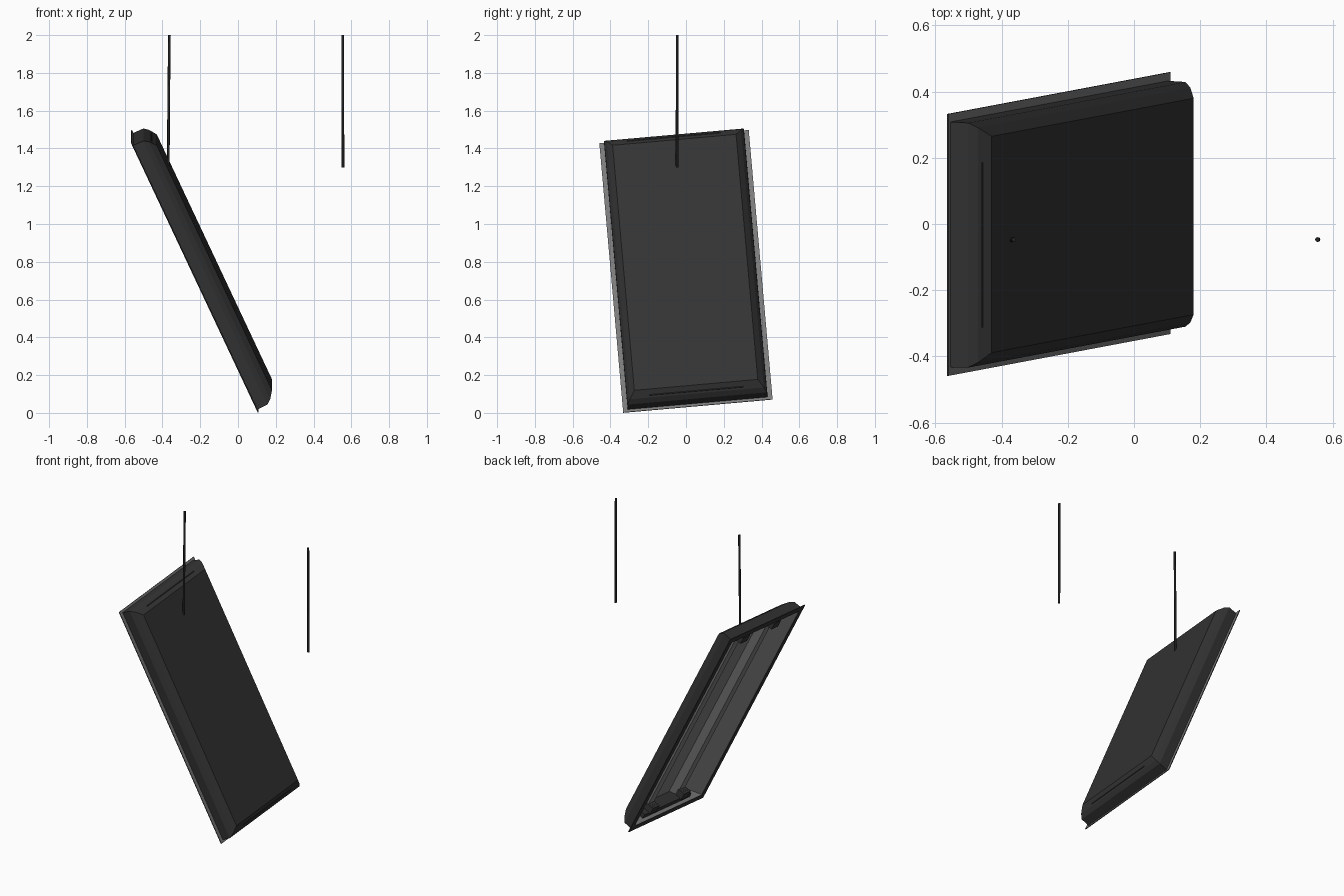
import bpy, bmesh, math
from mathutils import Matrix, Vector

if "Cube" in bpy.data.objects:
    bpy.data.objects.remove(bpy.data.objects["Cube"])


def material(name, v):
    m = bpy.data.materials.new(name)
    m.diffuse_color = (v, v, v, 1)
    m.use_nodes = True
    m.node_tree.nodes["Principled BSDF"].inputs["Base Color"].default_value = m.diffuse_color
    return m


DARK = material("dark housing", 0.033)
GREY = material("grey metal", 0.20)
BLACK = material("black rod", 0.017)

# Tilted frame of the fallen lamp: x = across, y = along, z = out of its back
W = Vector((0, 0.79, 0.07)).normalized()
L = Vector((-0.67, -0.12, 1.425))
L = (L - W * L.dot(W)).normalized()
N = W.cross(L)
TILT = Matrix.Translation((-0.23, 0, 0.748)) @ Matrix((W, L, N)).transposed().to_4x4()


def finish(name, bm, mats, matrix, recalc=True):
    if recalc:
        bmesh.ops.recalc_face_normals(bm, faces=bm.faces)
    bm.transform(matrix)
    me = bpy.data.meshes.new(name)
    bm.to_mesh(me)
    bm.free()
    for m in mats:
        me.materials.append(m)
    ob = bpy.data.objects.new(name, me)
    bpy.context.collection.objects.link(ob)
    return ob


def rect_loft(name, loops, mats, cap=True, close=False, rule=None, recalc=True):
    """Join rectangles (half width, half length, height) into one surface."""
    bm = bmesh.new()
    rings = [[bm.verts.new((sx * w, sy * l, z)) for sx, sy in
              ((-1, -1), (1, -1), (1, 1), (-1, 1))] for w, l, z in loops]
    pairs = list(zip(rings, rings[1:]))
    if close:
        pairs.append((rings[-1], rings[0]))
    for a, b in pairs:
        for i in range(4):
            j = (i + 1) % 4
            bm.faces.new((a[i], a[j], b[j], b[i]))
    if cap:
        bm.faces.new(rings[-1])
    if recalc:
        bmesh.ops.recalc_face_normals(bm, faces=bm.faces)
    bm.normal_update()
    if rule:
        for f in bm.faces:
            f.material_index = rule(f)
    return finish(name, bm, mats, TILT, False)


def box(name, centre, size, mat):
    bm = bmesh.new()
    bmesh.ops.create_cube(bm, size=1, matrix=Matrix.Translation(centre) @ Matrix.Diagonal((*size, 1)))
    return finish(name, bm, [mat], TILT)


# Pressed housing with bevelled back
rect_loft("housing", [(0.372, 0.775, 0.004), (0.371, 0.774, 0.063),
                      (0.356, 0.756, 0.088), (0.328, 0.719, 0.116)], [DARK])

# Flange ring: dark in front, grey behind
rect_loft("flange", [(0.358, 0.752, 0), (0.397, 0.79, 0), (0.397, 0.79, 0.005), (0.358, 0.752, 0.005)],
          [DARK, GREY], cap=False, close=True, rule=lambda f: 1 if f.normal.z > 0.5 else 0)

# Reflector tray, open towards the front
tray = rect_loft("reflector", [(0.358, 0.752, 0.002), (0.26, 0.735, 0.1)], [GREY])
tray.data.flip_normals()

# Two lamp battens with sockets at both ends
for side in (-1, 1):
    x = side * 0.165
    bm = bmesh.new()
    profile = [(-0.055, 0.1), (-0.03, 0.055), (0.03, 0.055), (0.055, 0.1)]
    a, b = [[bm.verts.new((x + px, y, pz)) for px, pz in profile] for y in (-0.735, 0.735)]
    for i in range(4):
        j = (i + 1) % 4
        bm.faces.new((a[i], a[j], b[j], b[i]))
    bm.faces.new(a)
    bm.faces.new(b)
    finish("batten", bm, [GREY], TILT)
    for end in (-1, 1):
        box("lamp_socket", (x, end * 0.7, 0.042), (0.07, 0.05, 0.06), DARK)
        for k in (-1, 1):
            box("contact_pin", (x + k * 0.014, end * 0.671, 0.03), (0.008, 0.014, 0.008), GREY)

# Dark bars behind the sockets
for end in (-1, 1):
    box("socket_bar", (0, end * 0.732, 0.06), (0.5, 0.03, 0.076), DARK)


# Hanging rods
def rod(name, points, r=0.007, n=8):
    bm = bmesh.new()
    rings = [[bm.verts.new((x + r * math.cos(2 * math.pi * i / n),
                            y + r * math.sin(2 * math.pi * i / n), z)) for i in range(n)]
             for x, y, z in points]
    for a, b in zip(rings, rings[1:]):
        for i in range(n):
            j = (i + 1) % n
            bm.faces.new((a[i], a[j], b[j], b[i])).smooth = True
    bm.faces.new(rings[0])
    bm.faces.new(rings[-1])
    finish(name, bm, [BLACK], Matrix())


rod("attached_rod", [(-0.369, -0.049, 1.3), (-0.367, -0.047, 1.65), (-0.363, -0.047, 2.0)])
rod("loose_rod", [(0.556, -0.047, 1.3), (0.554, -0.047, 2.0)])
